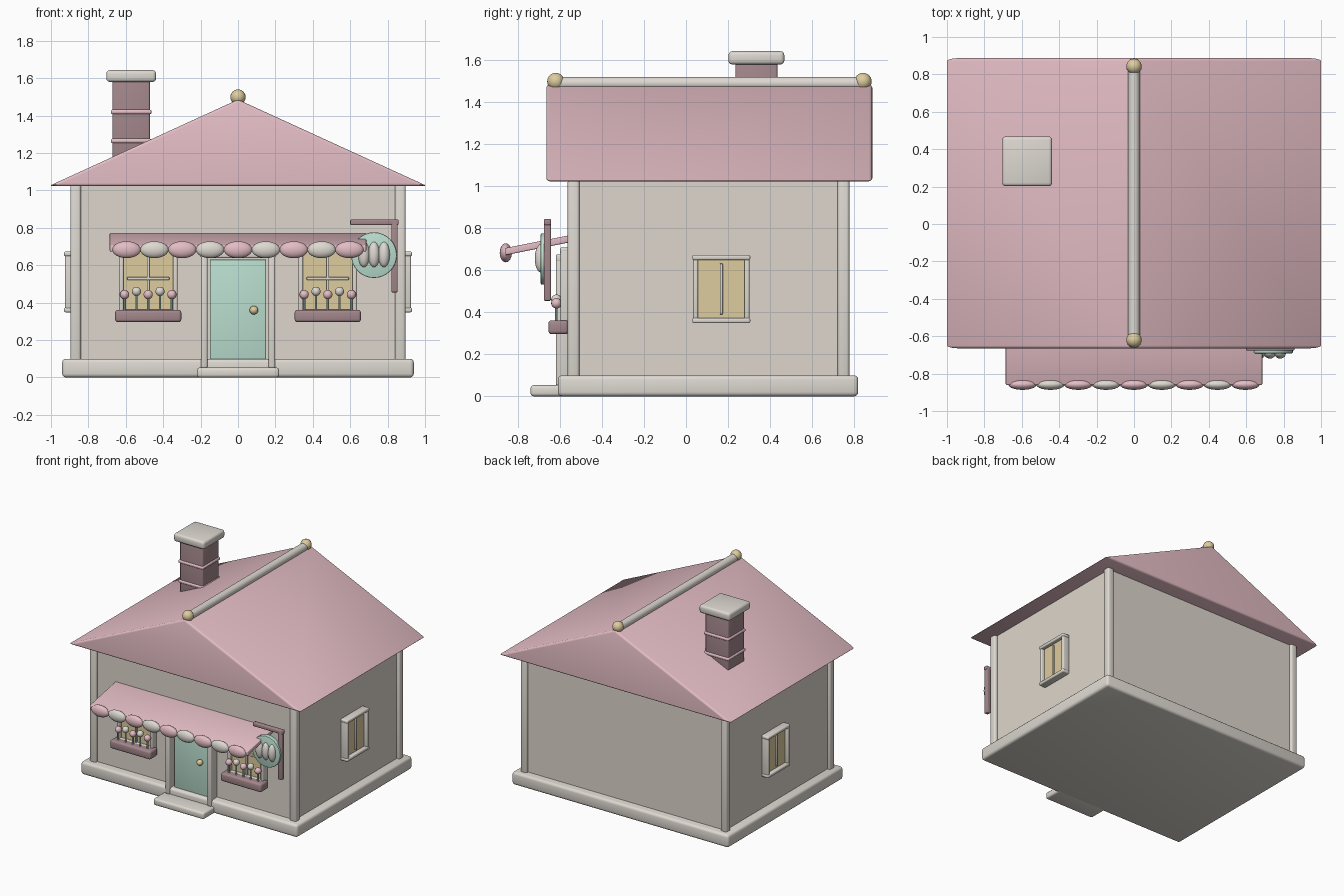
import bpy, bmesh, math
from mathutils import Matrix, Vector

if "Cube" in bpy.data.objects:
    bpy.data.objects.remove(bpy.data.objects["Cube"])


def material(name, rgb):
    m = bpy.data.materials.new(name)
    lin = [c / 12.92 if c <= 0.04045 else ((c + 0.055) / 1.055) ** 2.4 for c in rgb]
    m.diffuse_color = (*lin, 1)
    m.use_nodes = True
    m.node_tree.nodes["Principled BSDF"].inputs["Base Color"].default_value = m.diffuse_color
    return m


WALL = material("warm plaster", (0.87, 0.84, 0.80))
TRIM = material("off white trim", (0.87, 0.85, 0.82))
PINK = material("pastel pink", (0.89, 0.74, 0.77))
MAUVE = material("dusty mauve", (0.64, 0.53, 0.55))
MINT = material("mint green", (0.73, 0.87, 0.81))
GOLD = material("soft gold", (0.87, 0.80, 0.62))


def finish(name, bm, mat, bevel=0.0):
    if bevel:
        bmesh.ops.bevel(bm, geom=bm.edges[:], offset=bevel, segments=3,
                        profile=0.5, affect='EDGES', clamp_overlap=True)
    bmesh.ops.recalc_face_normals(bm, faces=bm.faces[:])
    me = bpy.data.meshes.new(name)
    bm.to_mesh(me)
    bm.free()
    me.materials.append(mat)
    ob = bpy.data.objects.new(name, me)
    bpy.context.collection.objects.link(ob)
    bpy.ops.object.select_all(action='DESELECT')
    ob.select_set(True)
    bpy.context.view_layer.objects.active = ob
    bpy.ops.object.shade_smooth_by_angle(angle=math.radians(35))
    return ob


def box(name, mat, x, y, z, bevel=0.0):
    """Box from (min, max) ranges on each axis."""
    bm = bmesh.new()
    bmesh.ops.create_cube(bm, size=1)
    for v in bm.verts:
        v.co = Vector([r[0] if c < 0 else r[1] for c, r in zip(v.co, (x, y, z))])
    return finish(name, bm, mat, bevel)


def ball(name, mat, centre, radii, seg=20):
    bm = bmesh.new()
    bmesh.ops.create_uvsphere(bm, u_segments=seg, v_segments=seg // 2 + 2, radius=1)
    bmesh.ops.transform(bm, verts=bm.verts,
                        matrix=Matrix.Translation(centre) @ Matrix.Diagonal((*radii, 1)))
    return finish(name, bm, mat)


def rod(name, mat, a, b, r, seg=20, bevel=0.0):
    a, b = Vector(a), Vector(b)
    d = b - a
    bm = bmesh.new()
    bmesh.ops.create_cone(bm, cap_ends=True, segments=seg, radius1=r, radius2=r, depth=d.length)
    if bevel:
        rims = [e for e in bm.edges if abs(e.verts[0].co.z - e.verts[1].co.z) < 1e-5]
        bmesh.ops.bevel(bm, geom=rims, offset=bevel, segments=2, profile=0.5, affect='EDGES')
    rot = d.to_track_quat('Z', 'Y').to_matrix().to_4x4()
    bmesh.ops.transform(bm, verts=bm.verts, matrix=Matrix.Translation((a + b) / 2) @ rot)
    return finish(name, bm, mat)


def prism(name, mat, pts, axis, lo, hi, bevel):
    """Extrude a profile along x (points are y, z) or y (points are x, z)."""
    bm = bmesh.new()
    place = (lambda p, t: (t, p[0], p[1])) if axis == 'x' else (lambda p, t: (p[0], t, p[1]))
    ends = [[bm.verts.new(place(p, t)) for p in pts] for t in (lo, hi)]
    bm.faces.new(ends[0])
    bm.faces.new(ends[1][::-1])
    n = len(pts)
    for i in range(n):
        j = (i + 1) % n
        bm.faces.new((ends[0][i], ends[1][i], ends[1][j], ends[0][j]))
    return finish(name, bm, mat, bevel)


# Foundation, walls, corner posts
box("foundation", TRIM, (-0.94, 0.94), (-0.61, 0.82), (0, 0.10), 0.02)
box("walls", WALL, (-0.872, 0.872), (-0.542, 0.757), (0.08, 1.04))
for sx in (-1, 1):
    for y in (-0.535, 0.75):
        cx = sx * 0.868
        box("corner_post", TRIM, (cx - 0.028, cx + 0.028), (y - 0.028, y + 0.028),
            (0.08, 1.035), 0.014)

# Roof with ridge rod and finials
prism("roof", PINK, [(-1.01, 1.024), (1.01, 1.024), (0, 1.486)], 'y', -0.665, 0.887, 0.015)
rod("ridge", TRIM, (0, -0.62, 1.49), (0, 0.845, 1.49), 0.031)
for y in (-0.62, 0.843):
    ball("ridge_finial", GOLD, (0, y, 1.499), (0.041,) * 3)

# Chimney
cx, cy = -0.571, 0.335
def square(name, mat, h, z, bevel):
    box(name, mat, (cx - h, cx + h), (cy - h, cy + h), z, bevel)
square("chimney", MAUVE, 0.10, (1.10, 1.60), 0.01)
square("chimney_cap", TRIM, 0.133, (1.58, 1.643), 0.018)
for z in (1.265, 1.42):
    square("chimney_band", PINK, 0.109, (z - 0.012, z + 0.012), 0.01)

# Door with frame, knob and step
box("door", MINT, (-0.15, 0.15), (-0.578, -0.53), (0.09, 0.63), 0.006)
ball("door_knob", GOLD, (0.085, -0.595, 0.36), (0.023,) * 3)
for sx in (-1, 1):
    c = sx * 0.181
    box("door_jamb", TRIM, (c - 0.018, c + 0.018), (-0.62, -0.54), (0.05, 0.665), 0.01)
box("door_lintel", TRIM, (-0.2, 0.2), (-0.62, -0.54), (0.638, 0.676), 0.01)
box("door_step", TRIM, (-0.22, 0.22), (-0.74, -0.55), (0, 0.053), 0.015)

# Front windows with planters and flowers
for wx in (-0.48, 0.48):
    box("window_pane", GOLD, (wx - 0.138, wx + 0.138), (-0.572, -0.53), (0.35, 0.69))
    for sx in (-1, 1):
        c = wx + sx * 0.144
        box("window_stile", TRIM, (c - 0.012, c + 0.012), (-0.597, -0.54), (0.34, 0.70), 0.007)
    for z in (0.35, 0.695):
        box("window_rail", TRIM, (wx - 0.156, wx + 0.156), (-0.6, -0.54),
            (z - 0.013, z + 0.013), 0.008)
    box("window_bar", TRIM, (wx - 0.007, wx + 0.007), (-0.585, -0.56), (0.36, 0.69), 0.004)
    box("window_crossbar", TRIM, (wx - 0.113, wx + 0.113), (-0.587, -0.56),
        (0.521, 0.536), 0.004)
    box("planter", MAUVE, (wx - 0.177, wx + 0.177), (-0.655, -0.56), (0.296, 0.362), 0.015)
    for i in range(5):
        fx = wx + (i - 2) * 0.063
        z = 0.46 if i % 2 else 0.443
        rod("flower_stem", MINT, (fx, -0.617, 0.35), (fx, -0.617, z), 0.006, 8)
        ball("flower_head", TRIM if i % 2 else PINK, (fx, -0.617, z), (0.025,) * 3, 14)

# Side windows
wy = 0.168
for sx in (-1, 1):
    def span(a, b):
        return tuple(sorted((sx * a, sx * b)))
    box("side_pane", GOLD, span(0.86, 0.9), (wy - 0.118, wy + 0.118), (0.36, 0.66))
    for s in (-1, 1):
        c = wy + s * 0.122
        box("side_stile", TRIM, span(0.865, 0.925), (c - 0.012, c + 0.012), (0.35, 0.672), 0.008)
        z = 0.511 + s * 0.15
        box("side_rail", TRIM, span(0.865, 0.93), (wy - 0.138, wy + 0.138),
            (z - 0.013, z + 0.013), 0.009)
    box("side_bar", TRIM, span(0.88, 0.913), (wy - 0.007, wy + 0.007), (0.39, 0.632), 0.004)

# Awning with scalloped edge
prism("awning", PINK, [(-0.53, 0.738), (-0.53, 0.772), (-0.86, 0.706), (-0.86, 0.672)],
      'x', -0.686, 0.686, 0.006)
for i in range(9):
    ball("awning_scallop", TRIM if i % 2 else PINK, ((i - 4) * 0.149, -0.858, 0.683),
         (0.076, 0.029, 0.045))

# Hanging sign
box("sign_post", MAUVE, (0.82, 0.854), (-0.677, -0.643), (0.455, 0.84), 0.006)
box("sign_arm", MAUVE, (0.6, 0.858), (-0.677, -0.643), (0.815, 0.844), 0.006)
rod("sign_disc", MINT, (0.727, -0.692, 0.654), (0.727, -0.655, 0.654), 0.122, 32, 0.006)
for dx in (-0.054, 0, 0.054):
    ball("sign_oval", TRIM, (0.727 + dx, -0.69, 0.657), (0.031, 0.03, 0.068))
